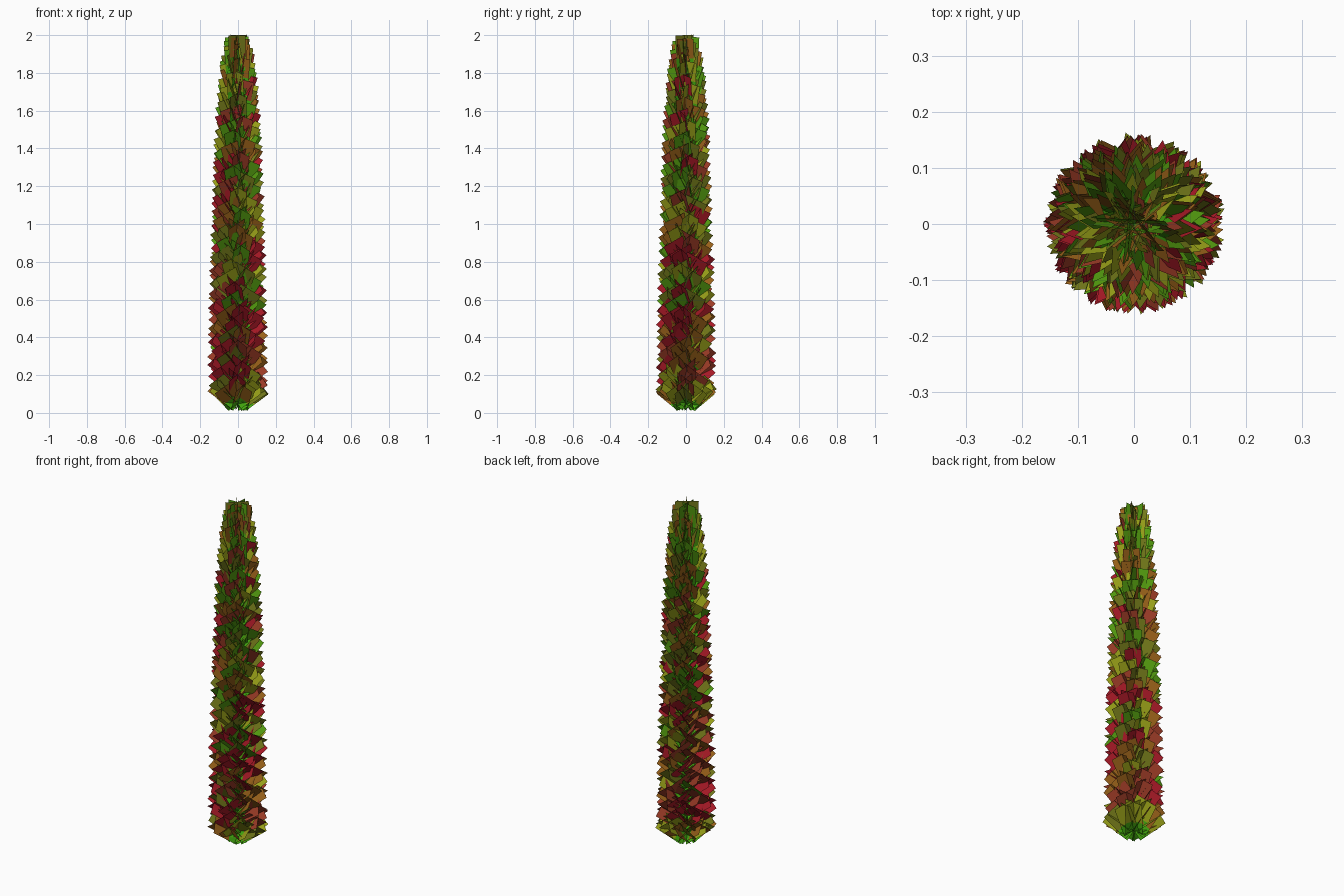
import bpy, bmesh, math, random
from mathutils import Vector, Matrix

if "Cube" in bpy.data.objects:
    bpy.data.objects.remove(bpy.data.objects["Cube"])

random.seed(4)
COUNT = 215
WHORL = 8            # twigs sharing the lowest level
LENGTH, WIDTH = 0.16, 0.125
BOTTOM, TOP = 0.048, 1.84
GOLDEN = math.radians(137.5)

# foliage colours
COLOURS = {
    "leaf_green": (0.09, 0.34, 0.005, 1), "leaf_olive": (0.17, 0.19, 0.01, 1),
    "leaf_lime": (0.34, 0.38, 0.01, 1), "leaf_brown": (0.32, 0.12, 0.01, 1),
    "leaf_red": (0.40, 0.01, 0.02, 1), "leaf_rust": (0.34, 0.045, 0.02, 1),
    "leaf_base": (0.06, 0.42, 0.005, 1),
}
GREENS, REDS, BASE = [0, 1, 2, 1, 3], [4, 5, 4, 3], 6

# twig elevation in degrees by height fraction
PROFILE = [(0, 36), (0.25, 40), (0.5, 50), (0.75, 59), (0.92, 72), (1, 87)]


def elevation(f):
    for (a, ea), (b, eb) in zip(PROFILE, PROFILE[1:]):
        if f <= b:
            return ea + (eb - ea) * (f - a) / (b - a)
    return PROFILE[-1][1]


def red_share(z):
    # red bands along the column
    if z < 0.09:
        return 0.0
    return 0.75 if z < 0.5 else 0.4 if z < 1.25 else 0.2


def add_card(bm, base, axis, side, colour):
    # flat card: green near the stem, coloured outside
    w = side * WIDTH / 2
    rows = []
    for t in (0, 0.35, 1):
        p = base + axis * LENGTH * t
        rows.append((bm.verts.new(p - w), bm.verts.new(p + w)))
    for (a, b), (c, d), mat in ((rows[0], rows[1], BASE), (rows[1], rows[2], colour)):
        bm.faces.new((a, b, d, c)).material_index = mat


# column of crossed leaf cards spiralling round the stem axis
bm = bmesh.new()
for i in range(COUNT):
    f = max(0, i - WHORL) / (COUNT - 1 - WHORL)
    z = BOTTOM + f * (TOP - BOTTOM)
    az = i * GOLDEN + random.uniform(-0.2, 0.2)
    el = math.radians(elevation(f) + random.uniform(-3, 3) * (1 - f))
    out = Vector((math.cos(az), math.sin(az), 0))
    axis = out * math.cos(el) + Vector((0, 0, math.sin(el)))
    tangent = Vector((-math.sin(az), math.cos(az), 0))
    colour = random.choice(REDS if random.random() < red_share(z) else GREENS)
    for roll in (45, -45):
        side = Matrix.Rotation(math.radians(roll), 3, axis) @ tangent
        add_card(bm, Vector((0, 0, z)), axis, side, colour)

mesh = bpy.data.meshes.new("leaf_column")
bm.to_mesh(mesh)
bm.free()
for name, rgba in COLOURS.items():
    mat = bpy.data.materials.new(name)
    mat.diffuse_color = rgba
    mat.use_nodes = True
    mat.node_tree.nodes["Principled BSDF"].inputs["Base Color"].default_value = mat.diffuse_color
    mesh.materials.append(mat)
bpy.context.collection.objects.link(bpy.data.objects.new("leaf_column", mesh))
